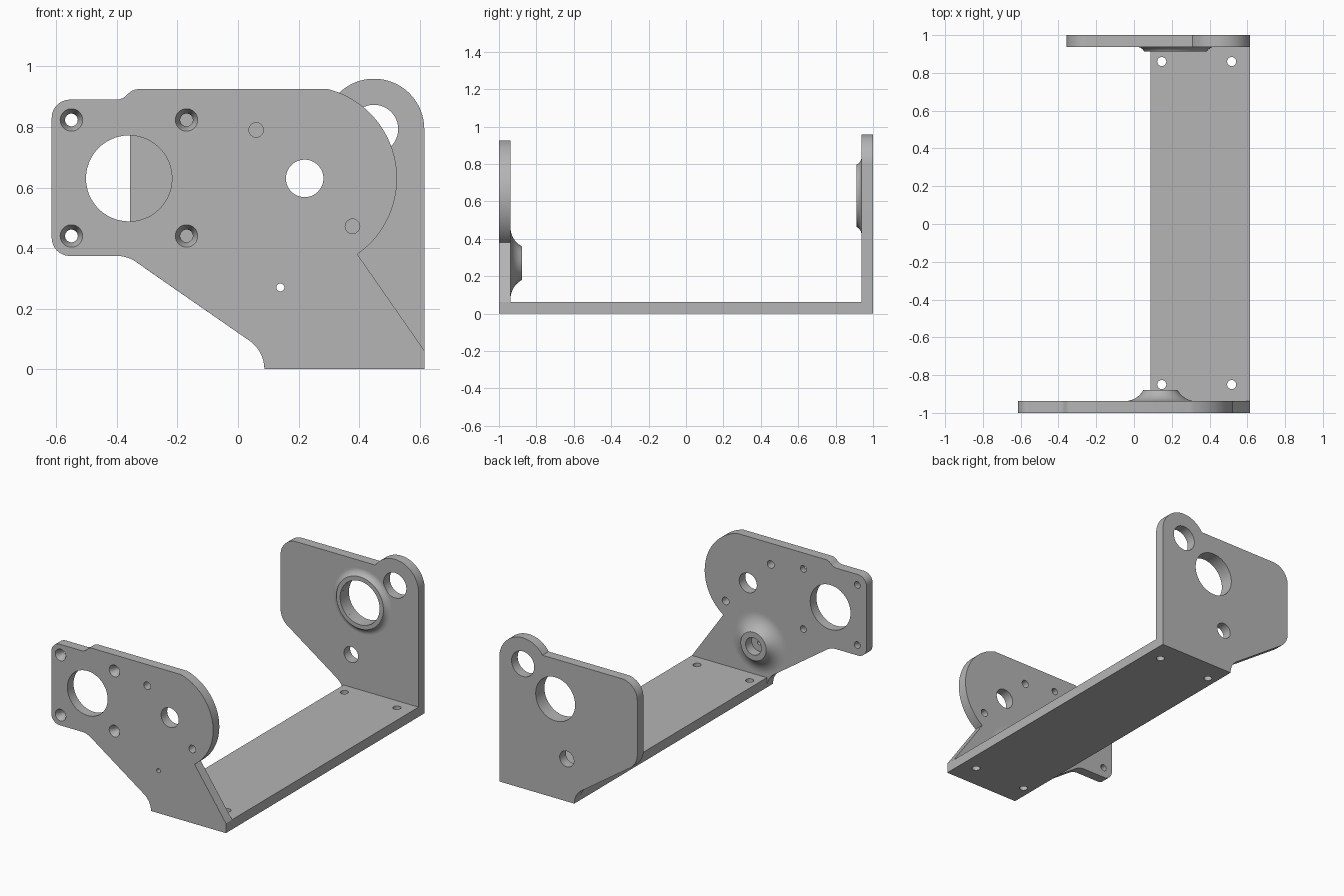
import bpy, bmesh
from math import pi, sin, cos, atan2, radians
from mathutils import Vector

if "Cube" in bpy.data.objects:
    bpy.data.objects.remove(bpy.data.objects["Cube"])

THICK = 0.062
INNER = 1 - THICK          # distance of the plates' inner faces from the centre
SHAFT = (0.22, 0.63)       # axis shared by both plates
PIVOT = (0.14, 0.27)       # lower axis shared by both plates

grey = bpy.data.materials.new("grey metal")
grey.use_nodes = True
grey.diffuse_color = (0.46, 0.46, 0.46, 1)
grey.node_tree.nodes["Principled BSDF"].inputs["Base Color"].default_value = grey.diffuse_color


def make(name, bm):
    bmesh.ops.recalc_face_normals(bm, faces=bm.faces[:])
    mesh = bpy.data.meshes.new(name)
    bm.to_mesh(mesh)
    bm.free()
    mesh.materials.append(grey)
    obj = bpy.data.objects.new(name, mesh)
    bpy.context.collection.objects.link(obj)
    return obj


def activate(obj):
    bpy.ops.object.select_all(action='DESELECT')
    obj.select_set(True)
    bpy.context.view_layer.objects.active = obj


def smooth(obj):
    activate(obj)
    bpy.ops.object.shade_smooth_by_angle(angle=radians(30))


def revolve(bm, centre, profile, axis='Y', tube=False, n=48):
    """Spin (radius, height) points about an axis; capped, or closed as a tube."""
    a, b = centre
    rings = []
    for r, h in profile:
        ring = []
        for i in range(n):
            p, q = a + r * cos(2 * pi * i / n), b + r * sin(2 * pi * i / n)
            ring.append(bm.verts.new((p, h, q) if axis == 'Y' else (p, q, h)))
        rings.append(ring)
    pairs = list(zip(rings, rings[1:]))
    if tube:
        pairs.append((rings[-1], rings[0]))
    else:
        bm.faces.new(rings[0])
        bm.faces.new(rings[-1])
    for lo, hi in pairs:
        for i in range(n):
            j = (i + 1) % n
            bm.faces.new((lo[i], lo[j], hi[j], hi[i]))


def arc(centre, r, start, end, n=40):
    """Outline points along a circle, in degrees."""
    angles = [radians(start + (end - start) * i / n) for i in range(n + 1)]
    return [(centre[0] + r * cos(t), centre[1] + r * sin(t)) for t in angles]


def rounded(points, n=10):
    """Replace each corner given as (x, z, radius) by an arc."""
    out = []
    for i, pt in enumerate(points):
        p = Vector(pt[:2])
        if len(pt) == 2:
            out.append(p)
            continue
        u = (Vector(points[i - 1][:2]) - p).normalized()
        v = (Vector(points[(i + 1) % len(points)][:2]) - p).normalized()
        r, half = pt[2], u.angle(v) / 2
        c = p + (u + v).normalized() * r / sin(half)
        reach = r * cos(half) / sin(half)
        s, e = p + u * reach - c, p + v * reach - c
        out += [c + s.lerp(e, k / n).normalized() * r for k in range(n + 1)]
    return out


def plate(name, outline, y0, y1):
    bm = bmesh.new()
    face = bm.faces.new([bm.verts.new((p[0], y0, p[1])) for p in rounded(outline)])
    new = bmesh.ops.extrude_face_region(bm, geom=[face])["geom"]
    verts = [v for v in new if isinstance(v, bmesh.types.BMVert)]
    bmesh.ops.translate(bm, verts=verts, vec=(0, y1 - y0, 0))
    return make(name, bm)


def drill(obj, holes, axis='Y'):
    """Cut all holes, each (centre, profile), in one boolean."""
    bm = bmesh.new()
    for centre, profile in holes:
        revolve(bm, centre, profile, axis)
    cutter = make("hole_cutter", bm)
    cutter.hide_render = True
    mod = obj.modifiers.new("holes", 'BOOLEAN')
    mod.operation, mod.solver, mod.object = 'DIFFERENCE', 'EXACT', cutter
    activate(obj)
    bpy.ops.object.modifier_apply(modifier=mod.name)
    bpy.data.objects.remove(cutter)
    smooth(obj)


def boss(name, centre, bore, tip, foot, height, side):
    """Raised ring with a concave flare rising from the plate's inner face."""
    sweep = 2 * atan2(height, foot - tip)
    rho = (foot - tip) / sin(sweep)
    flare = [(foot - rho * sin(sweep * k / 12), rho * (1 - cos(sweep * k / 12)))
             for k in range(13)]
    profile = [(bore, 0)] + flare + [(bore, height)]
    bm = bmesh.new()
    revolve(bm, centre, [(r, side * (INNER - h)) for r, h in profile], tube=True, n=64)
    smooth(make(name, bm))


# Front plate: motor tab on the left, round lobe on the right
front_outline = [(0.087, 0), (0.087, 0.06, 0.114), (-0.365, 0.374, 0.11),
                 (-0.615, 0.374, 0.06), (-0.615, 0.89, 0.06),
                 (-0.382, 0.89, 0.05), (-0.347, 0.925, 0.05)]
front_outline += arc(SHAFT, 0.305, 75.3, -55.2) + [(0.615, THICK), (0.615, 0)]
front = plate("front_plate", front_outline, -1, -INNER)


def front_hole(r):
    return [(r, -1.1), (r, -0.8)]


countersunk = [(0.038, -1.002), (0.021, -0.968), (0.021, -0.8)]
drill(front, [((-0.36, 0.63), front_hole(0.142)), (SHAFT, front_hole(0.062)),
              ((0.06, 0.79), front_hole(0.024)), ((0.378, 0.472), front_hole(0.024)),
              (PIVOT, front_hole(0.013))]
      + [((x, z), countersunk) for x in (-0.55, -0.17) for z in (0.44, 0.823)])
boss("front_plate_boss", PIVOT, 0.055, 0.09, 0.19, 0.06, -1)

# Back plate: bearing bore, pivot hole and a round ear at the top corner
EAR = (0.449, 0.793)
back_outline = [(0.087, 0), (0.087, 0.06, 0.114), (-0.357, 0.368, 0.115),
                (-0.357, 0.885, 0.11)]
back_outline += arc(EAR, 0.166, 146.3, 0) + [(0.615, 0)]
back = plate("back_plate", back_outline, INNER, 1)
drill(back, [(c, [(r, 0.8), (r, 1.1)])
             for c, r in ((SHAFT, 0.139), (PIVOT, 0.05), (EAR, 0.08))])
boss("back_plate_boss", SHAFT, 0.139, 0.166, 0.207, 0.026, 1)

# Base plate joining the two uprights
bm = bmesh.new()
bmesh.ops.create_cube(bm, size=1)
bmesh.ops.scale(bm, vec=(0.528, 2 * INNER, THICK), verts=bm.verts[:])
bmesh.ops.translate(bm, vec=(0.351, 0, THICK / 2), verts=bm.verts[:])
base = make("base_plate", bm)
drill(base, [((x, y), [(0.024, -0.1), (0.024, 0.2)])
             for x in (0.147, 0.517) for y in (-0.85, 0.86)], axis='Z')
